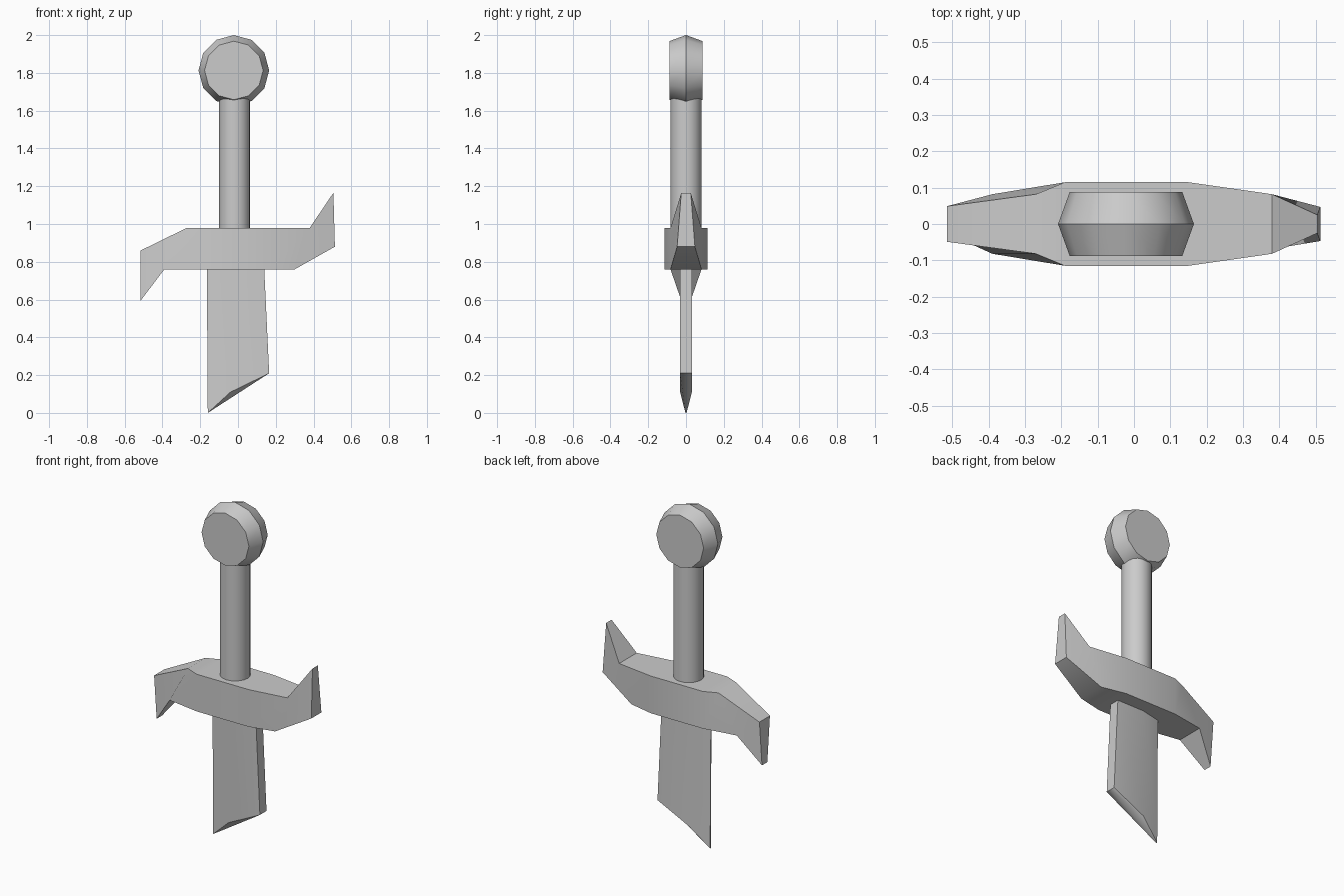
import bpy
import bmesh
from math import sin, cos, tau, radians

cube = bpy.data.objects.get("Cube")
if cube:
    bpy.data.objects.remove(cube, do_unlink=True)

GREY = (0.6, 0.6, 0.6, 1)
steel = bpy.data.materials.new("plain grey")
steel.use_nodes = True
steel.diffuse_color = GREY
steel.node_tree.nodes["Principled BSDF"].inputs["Base Color"].default_value = GREY


def loft(name, rings, end_faces=None):
    """Skin equal-length rings of points; end_faces splits the last cap."""
    bm = bmesh.new()
    loops = [[bm.verts.new(p) for p in ring] for ring in rings]
    n = len(loops[0])
    for a, b in zip(loops, loops[1:]):
        for i in range(n):
            j = (i + 1) % n
            bm.faces.new((a[i], a[j], b[j], b[i]))
    bm.faces.new(loops[0])
    for face in end_faces or [range(n)]:
        bm.faces.new([loops[-1][i] for i in face])
    bmesh.ops.recalc_face_normals(bm, faces=bm.faces)
    mesh = bpy.data.meshes.new(name)
    bm.to_mesh(mesh)
    bm.free()
    mesh.materials.append(steel)
    obj = bpy.data.objects.new(name, mesh)
    bpy.context.collection.objects.link(obj)
    bpy.ops.object.select_all(action='DESELECT')
    obj.select_set(True)
    bpy.context.view_layer.objects.active = obj
    bpy.ops.object.shade_smooth_by_angle(angle=radians(35))
    return obj


def circle(radius, sides):
    return [(radius * cos(tau * i / sides), radius * sin(tau * i / sides))
            for i in range(sides)]


# Pommel: faceted disc bulging at the middle
loft("pommel", [[(x - 0.022, y, z + 1.813) for x, z in circle(r, 12)]
                for y, r in ((-0.088, 0.155), (0, 0.187), (0.088, 0.155))])

# Grip
loft("grip", [[(x - 0.018, y, z) for x, y in circle(0.082, 20)]
              for z in (0.97, 1.68)])

# Guard: upper and lower edges as (x, z, half depth), from right tip to left tip
upper = [(-0.515, 0.86, 0.049), (-0.27, 0.98, 0.082), (-0.19, 0.98, 0.115),
         (0.15, 0.98, 0.115), (0.38, 0.98, 0.082), (0.505, 1.165, 0.025)]
lower = [(-0.515, 0.595, 0.025), (-0.39, 0.76, 0.082), (-0.19, 0.76, 0.115),
         (0.15, 0.76, 0.115), (0.30, 0.76, 0.082), (0.513, 0.88, 0.047)]
loft("guard", [[(u[0], -u[2], u[1]), (u[0], u[2], u[1]),
                (l[0], l[2], l[1]), (l[0], -l[2], l[1])]
               for u, l in zip(upper, lower)])


# Blade: thin cutting edge, bevel line, thick flat spine
def blade_ring(edge, bevel, spine):
    thin, thick = 0.003, 0.031
    section = [(edge, -thin), (bevel, -thick), (spine, -thick), (spine, 0),
               (spine, thick), (bevel, thick), (edge, thin)]
    return [(x, y, z) for (x, z), y in section]


loft("blade",
     [blade_ring((-0.165, 0.78), (-0.04, 0.78), (0.138, 0.78)),
      blade_ring((-0.16, 0), (-0.04, 0.11), (0.165, 0.21))],
     [(0, 1, 2, 3), (3, 4, 5, 6), (0, 3, 6)])
